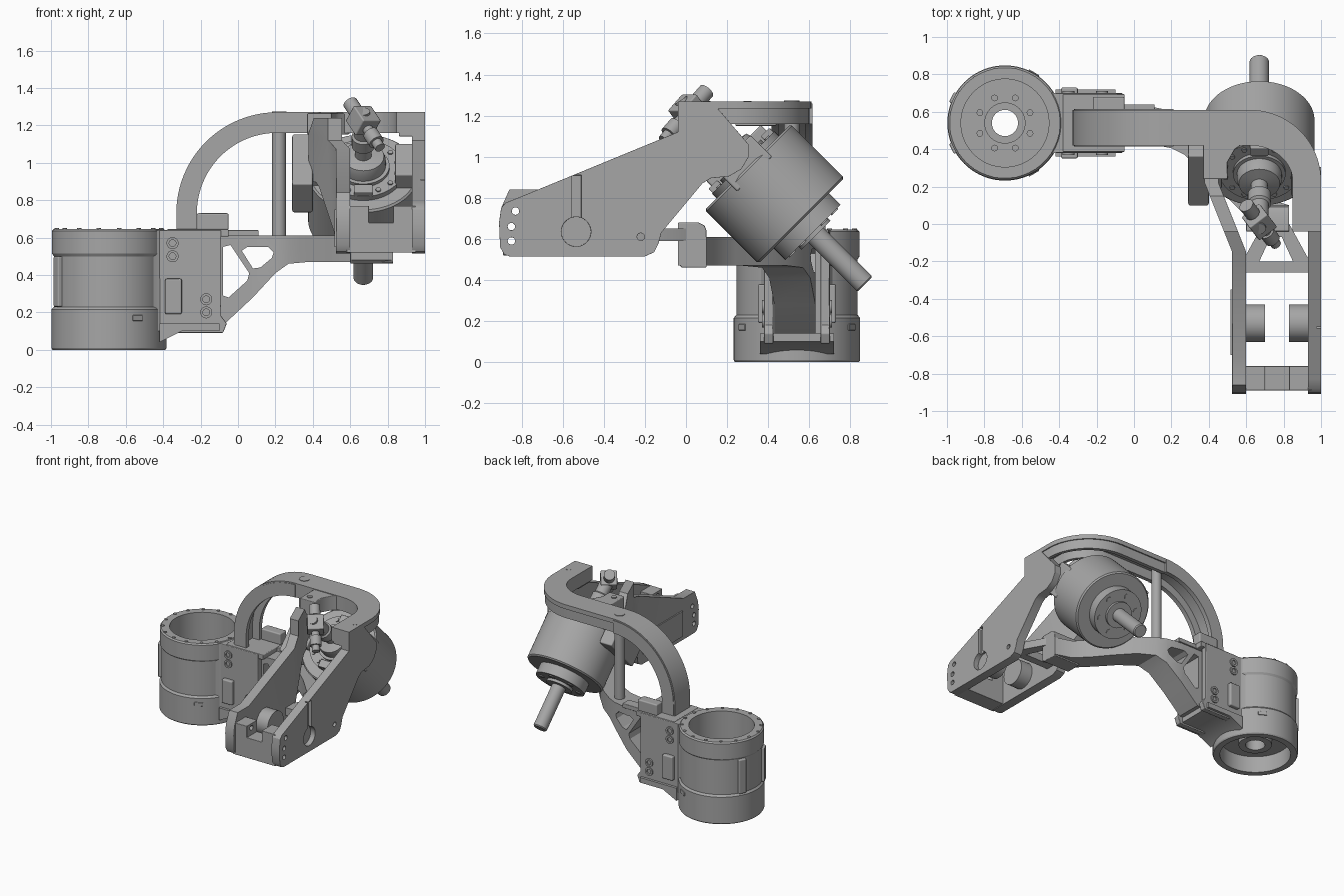
import bpy, bmesh, math
from mathutils import Matrix, Vector

if "Cube" in bpy.data.objects:
    bpy.data.objects.remove(bpy.data.objects["Cube"], do_unlink=True)

GREY = (0.38, 0.38, 0.38, 1)
metal = bpy.data.materials.new("grey metal")
metal.use_nodes = True
metal.diffuse_color = GREY
metal.node_tree.nodes["Principled BSDF"].inputs["Base Color"].default_value = GREY


def shade(ob):
    bpy.ops.object.select_all(action="DESELECT")
    ob.select_set(True)
    bpy.context.view_layer.objects.active = ob
    bpy.ops.object.shade_smooth_by_angle(angle=math.radians(30))


def finish(name, bm, bevel=0):
    bmesh.ops.remove_doubles(bm, verts=bm.verts, dist=1e-5)
    bmesh.ops.recalc_face_normals(bm, faces=bm.faces)
    mesh = bpy.data.meshes.new(name)
    bm.to_mesh(mesh)
    bm.free()
    mesh.materials.append(metal)
    ob = bpy.data.objects.new(name, mesh)
    bpy.context.collection.objects.link(ob)
    shade(ob)
    if bevel:
        mod = ob.modifiers.new("soft edges", "BEVEL")
        mod.width, mod.segments = bevel, 2
        mod.limit_method, mod.angle_limit = "ANGLE", math.radians(50)
        mod.harden_normals = True
    return ob


def prism(name, pts, axis, a, b, bevel=0):
    """Extrude an outline along an axis from a to b."""
    place = {"x": lambda p, d: (d, *p), "y": lambda p, d: (p[0], d, p[1]),
             "z": lambda p, d: (*p, d)}[axis]
    bm = bmesh.new()
    lo, hi = [[bm.verts.new(place(p, d)) for p in pts] for d in (a, b)]
    bm.faces.new(lo)
    bm.faces.new(hi)
    for i in range(len(pts)):
        j = (i + 1) % len(pts)
        bm.faces.new((lo[i], lo[j], hi[j], hi[i]))
    return finish(name, bm, bevel)


def box(name, x, y, z, bevel=0, matrix=None):
    ob = prism(name, [(x[0], y[0]), (x[1], y[0]), (x[1], y[1]), (x[0], y[1])], "z", *z, bevel)
    if matrix:
        ob.data.transform(matrix)
    return ob


def lathe(name, profile, matrix, seg=64):
    """Revolve a (radius, height) profile about local z."""
    bm = bmesh.new()
    vs = [bm.verts.new((r, 0, h)) for r, h in profile]
    edges = [bm.edges.new(p) for p in zip(vs, vs[1:])]
    if profile[0][0] > 0:
        edges.append(bm.edges.new((vs[-1], vs[0])))
    bmesh.ops.spin(bm, geom=vs + edges, cent=(0, 0, 0), axis=(0, 0, 1),
                   angle=math.tau, steps=seg, use_merge=True)
    bm.transform(matrix)
    return finish(name, bm)


def rod(name, p, q, r, seg=32):
    p, q = Vector(p), Vector(q)
    m = Matrix.Translation(p) @ (q - p).to_track_quat("Z", "Y").to_matrix().to_4x4()
    h = (q - p).length
    return lathe(name, [(0, 0), (r, 0), (r, h), (0, h)], m, seg)


def bolts(name, m, count, radius, h0, h1, r):
    for i in range(count):
        a = math.tau * (i + 0.5) / count
        c = radius * math.cos(a), radius * math.sin(a)
        rod(name, m @ Vector((*c, h0)), m @ Vector((*c, h1)), r, 12)


def cut(ob, *cutters):
    for c in cutters:
        mod = ob.modifiers.new("cut", "BOOLEAN")
        mod.operation, mod.solver, mod.object = "DIFFERENCE", "EXACT", c
        shade(ob)
        bpy.ops.object.modifier_move_to_index(modifier="cut", index=0)
        bpy.ops.object.modifier_apply(modifier="cut")
        bpy.data.objects.remove(c, do_unlink=True)
    shade(ob)


# Hollow base drum
drum = Matrix.Translation((-0.69, 0.54, 0))
lathe("base_drum", [(.255, 0), (.302, 0), (.308, .01), (.308, .215), (.295, .23), (.295, .5),
                    (.305, .515), (.305, .635), (.295, .645), (.235, .645), (.235, .42),
                    (.11, .42), (.11, .45), (.07, .45), (.07, .08), (.12, .08), (.12, .13),
                    (.255, .13)], drum, 96)
bolts("drum_rim_bolt", drum, 16, .285, .64, .65, .012)
bolts("drum_floor_bolt", drum, 8, .145, .41, .43, .018)
for deg in (154, 206):
    m = drum @ Matrix.Rotation(math.radians(deg), 4, "Z")
    box("drum_rib", (.27, .318), (-.03, .03), (.23, .5), .008, m)
for deg in (60, -60):
    m = drum @ Matrix.Rotation(math.radians(deg), 4, "Z")
    box("drum_latch", (.28, .313), (-.032, .032), (.155, .185), .004, m)

# Bracket joining the drum to the arms
neck = prism("neck_block", [(-.5, .33), (-.44, .375), (-.38, .395), (-.3, .395), (-.3, .685),
                            (-.38, .685), (-.44, .705), (-.5, .75)], "z", .1, .64)
cut(neck, rod("bore_cutter", (-.69, .54, 0), (-.69, .54, 1), .28, 96))
prism("neck_foot", [(-.42, .04), (-.4, .05), (-.3, .1), (-.1, .1), (-.1, .14), (-.42, .14)],
      "y", .36, .72)
box("neck_cover", (-.38, -.05), (.385, .695), (.605, .645), .006)
box("cover_strip", (-.2, .11), (.56, .64), (.605, .64), .005)
box("cover_block", (-.22, -.05), (.6, .68), (.64, .73), .01)
for side in (-1, 1):
    y0, y1 = sorted((.54 + side * .115, .54 + side * .16))
    prism("bracket_plate", [(-.42, .11), (-.38, .09), (-.08, .09), (-.06, .14), (-.09, .18),
                            (-.09, .64), (-.42, .64)], "y", y0, y1, .006)
    o0, o1 = sorted((.54 + side * .15, .54 + side * .19))
    box("side_lug", (-.39, -.3), (o0, o1), (.19, .38), .01)
    for x, z in ((-.35, .57), (-.35, .5), (-.17, .27), (-.17, .2)):
        m = Matrix.Translation((x, .54 + side * .155, z)) @ Matrix.Rotation(side * -math.pi / 2, 4, "X")
        lathe("bracket_bushing", [(.018, 0), (.032, 0), (.032, .015), (.018, .015)], m, 24)

# Lower arm: a swept beam with triangular windows
stations = [(-.3, .53, .1, .15), (-.07, .53, .1, .14), (.08, .53, .1, .28), (.2, .505, .1, .41),
            (.27, .47, .1, .46), (.38, .38, .11, .47), (.5, .25, .11, .47), (.6, .14, .1, .47),
            (.7, .06, .08, .47), (.83, .03, .07, .47)]
bm = bmesh.new()
rings = [[bm.verts.new((x, y + s * w, z)) for s, z in ((-1, zb), (1, zb), (1, .61), (-1, .61))]
         for x, y, w, zb in stations]
for a, b in zip(rings, rings[1:]):
    for i in range(4):
        j = (i + 1) % 4
        bm.faces.new((a[i], a[j], b[j], b[i]))
bm.faces.new(rings[0])
bm.faces.new(rings[-1])
arm = finish("lower_arm", bm)
windows = [[(-.08, .55), (-.04, .56), (.06, .41), (.05, .37), (-.05, .28), (-.08, .29)],
           [(.02, .53), (.05, .55), (.16, .55), (.19, .52), (.18, .49), (.12, .44), (.08, .435)]]
cut(arm, *[prism("window_cutter", w, "y", .2, .9) for w in windows])
knuckle = prism("arm_knuckle", [(-.04, .68), (.06, .68), (.09, .665), (.1, .64), (.1, .46),
                                (-.02, .46), (-.04, .48)], "x", .6, .83, .006)
cut(knuckle, rod("pin_cutter", (.5, .03, .54), (.9, .03, .54), .035))
rod("knuckle_pin", (.62, .03, .54), (.82, .03, .54), .022)


# Arched upper arm, channel section
def arch(name, r0, r1, y0, y1):
    steps = [math.pi / 2 + math.pi / 2 * i / 24 for i in range(25)]
    outer, inner = [[(.21 + r * math.cos(a), .73 + r * math.sin(a)) for a in steps] for r in (r1, r0)]
    prism(name, outer + [(.21 - r1, .62), (.21 - r0, .62)] + inner[::-1], "y", y0, y1)


arch("arch_skin", .49, .54, .42, .61)
arch("arch_front_rib", .43, .53, .415, .45)
arch("arch_back_rib", .43, .53, .58, .615)


# Curved top yoke with ribs underneath
def yoke(name, d0, d1, z0, z1):
    def edge(d):
        arc = [math.pi / 2 * (1 - i / 20) for i in range(21)]
        return ([(.21, .61 - d)] + [(.62 + (.38 - .8 * d) * math.cos(a), .23 + (.38 - d) * math.sin(a))
                                   for a in arc] + [(1 - .8 * d, -.04)])
    return prism(name, edge(d0) + edge(d1)[::-1], "z", z0, z1)


yoke("yoke_plate", 0, .19, 1.235, 1.27)
yoke("yoke_outer_rib", .01, .04, 1.16, 1.24)
yoke("yoke_inner_rib", .16, .19, 1.16, 1.24)
prism("yoke_left_foot", [(.37, .24), (.5, .24), (.5, .33), (.54, .4), (.6, .44), (.37, .44)],
      "z", 1.15, 1.265, .006)
box("yoke_right_foot", (.86, 1), (-.04, .12), (1.14, 1.265), .008)
rod("support_post", (.22, .515, .58), (.22, .515, 1.24), .037)
rod("post_cap", (.22, .515, 1.26), (.22, .515, 1.274), .038)
for x, y in ((.42, .3), (.955, .1)):
    rod("yoke_bolt", (x, y, 1.25), (x, y, 1.272), .02, 16)

# Forearm side plates
front = [(-.9, .75), (-.91, .68), (-.905, .56), (-.885, .525), (-.86, .515)]
rear = [(-.2, .515), (-.155, .535), (-.135, .575), (-.12, .63), (.08, .87), (.12, .895), (.21, .905),
        (.27, .94), (.305, 1), (.305, 1.06), (.15, 1.24), (-.04, 1.24), (-.04, 1.12)]
right = prism("right_forearm_plate", front + rear + [(-.83, .795), (-.88, .775)], "x", .93, 1, .012)
left = prism("left_forearm_plate", front + rear + [(-.72, .84), (-.86, .84)], "x", .525, .6, .012)
bar = box("front_crossbar", (.58, .95), (-.89, -.76), (.52, .77), .015)
cut(bar, box("notch_cutter", (.7, .83), (-1, -.6), (.68, .9)))
for part in (right, left, bar):
    cut(part, *[rod("hole_cutter", (.4, y, z), (1.1, y, z), .018, 20)
                for y, z in ((-.83, .735), (-.85, .66), (-.85, .59), (-.22, .61))])
cut(right, box("slot_cutter", (.975, 1.1), (-.555, -.51), (.64, .91)),
    rod("hub_cutter", (.96, -.535, .635), (1.1, -.535, .635), .072, 40))

# Bend the left plate inward towards the yoke foot
bm = bmesh.new()
bm.from_mesh(left.data)
for y in (-.15, .22):
    bmesh.ops.bisect_plane(bm, geom=bm.verts[:] + bm.edges[:] + bm.faces[:],
                           plane_co=(0, y, 0), plane_no=(0, 1, 0))
for v in bm.verts:
    v.co.x -= .4 * (min(max(v.co.y, -.15), .22) + .15)
bm.to_mesh(left.data)
bm.free()
shade(left)

# Forearm pivots and web
for x0, x1 in ((.59, .7), (.83, .94)):
    rod("pivot_boss", (x0, -.53, .65), (x1, -.53, .65), .1, 48)
box("pivot_backing", (.515, .535), (-.7, -.35), (.55, .75))
web = prism("forearm_web", [(.58, -.26), (.94, -.26), (.94, -.2), (.83, .0), (.69, .0), (.58, -.2)],
            "z", .59, .65)
cut(web, prism("web_cutter", [(.67, -.2), (.85, -.2), (.79, -.07), (.73, -.07)], "z", .4, .8))

# Tilted motor with output shaft
motor = Matrix.Translation((.67, .30, .95)) @ Matrix.Rotation(math.radians(-135), 4, "X")
lathe("motor_body", [(0, -.05), (.14, -.05), (.14, -.03), (.215, -.03), (.215, 0), (.285, 0),
                     (.295, .01), (.295, .36), (.285, .37), (.19, .37), (.19, .45), (.1, .45),
                     (.1, .47), (.052, .47), (.052, .80), (.045, .808), (0, .808)], motor, 96)
bolts("motor_front_bolt", motor, 14, .185, -.038, -.02, .014)
bolts("motor_flange_bolt", motor, 6, .145, .44, .456, .022)
box("motor_side_block", (-.38, -.27), (-.19, .19), (-.1, .12), .01, motor)
box("motor_clamp", (-.3, -.2), (-.1, .1), (-.06, .02), .008, motor)
box("motor_right_mount", (.17, .28), (-.12, .12), (-.1, .05), .01, motor)
for s in (-.18, .18):
    box("motor_lug", (-.05, .05), (s - .03, s + .03), (-.06, .02), .006, motor)

# Input coupling and cross fitting
lathe("input_coupling", [(0, -.4), (.05, -.4), (.05, -.28), (.062, -.27), (.062, -.2), (.045, -.19),
                         (.045, -.13), (.11, -.12), (.12, -.09), (.12, -.04), (0, -.04)], motor, 48)
p, q = Vector((.6, .1, 1.32)), Vector((.76, -.11, 1.08))
turn = Matrix.Translation((.67, .01, 1.225)) @ (q - p).to_track_quat("Z", "Y").to_matrix().to_4x4()
box("fitting_cube", (-.06, .06), (-.055, .055), (-.06, .06), .008, turn)
rod("fitting_rod", p, q, .028)
rod("fitting_knob", p, p.lerp(q, .22), .04)
rod("fitting_collar", p.lerp(q, .68), p.lerp(q, .88), .042)
rod("fitting_port", turn @ Vector((0, 0, 0)), motor @ Vector((0, 0, -.46)), .035)
